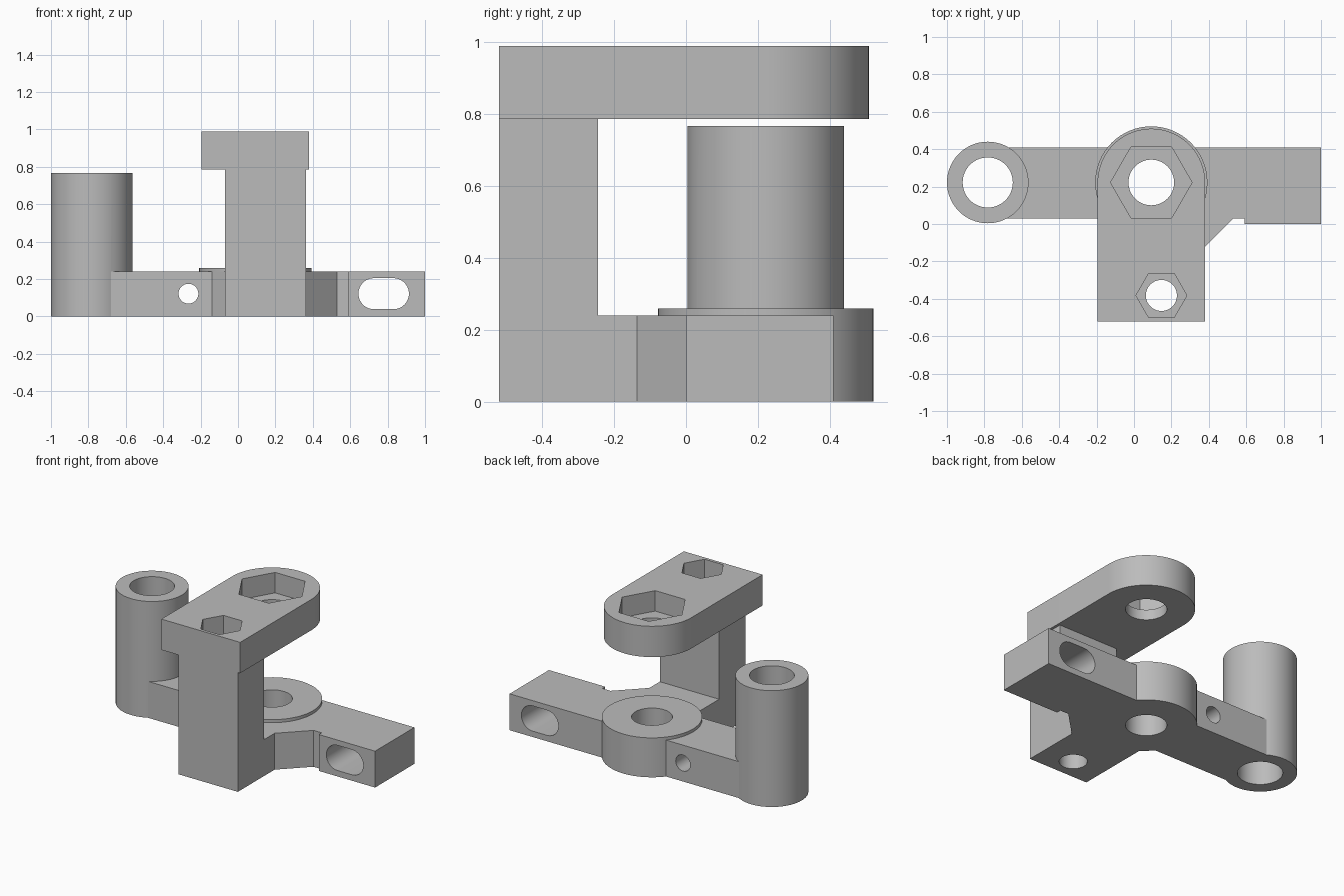
import bpy, bmesh
from math import cos, sin, pi, radians
from mathutils import Matrix

cube = bpy.data.objects.get("Cube")
if cube:
    bpy.data.objects.remove(cube, do_unlink=True)

grey = bpy.data.materials.new("plain_grey")
grey.use_nodes = True
grey.diffuse_color = (0.5, 0.5, 0.5, 1)
grey.node_tree.nodes["Principled BSDF"].inputs["Base Color"].default_value = (0.5, 0.5, 0.5, 1)


def arc(cx, cy, r, start=0, end=360, n=64):
    """Points on an arc; a full circle does not repeat its first point."""
    steps = n if end - start == 360 else n - 1
    angles = [radians(start + (end - start) * i / steps) for i in range(n)]
    return [(cx + r * cos(a), cy + r * sin(a)) for a in angles]


def prism(name, outline, z0, z1, upright=False):
    """Extrude an outline along z, or along y when upright (outline in x, z)."""
    bm = bmesh.new()
    face = bm.faces.new([bm.verts.new((x, y, z0)) for x, y in outline])
    new = bmesh.ops.extrude_face_region(bm, geom=[face])["geom"]
    bmesh.ops.translate(bm, vec=(0, 0, z1 - z0),
                        verts=[v for v in new if isinstance(v, bmesh.types.BMVert)])
    if upright:
        bm.transform(Matrix.Rotation(pi / 2, 4, 'X'))
    bmesh.ops.recalc_face_normals(bm, faces=bm.faces)
    mesh = bpy.data.meshes.new(name)
    bm.to_mesh(mesh)
    bm.free()
    mesh.materials.append(grey)
    obj = bpy.data.objects.new(name, mesh)
    bpy.context.collection.objects.link(obj)
    return obj


def combine(obj, others, operation):
    bpy.context.view_layer.objects.active = obj
    for other in others:
        mod = obj.modifiers.new("combine", 'BOOLEAN')
        mod.operation, mod.solver, mod.object = operation, 'EXACT', other
        bpy.ops.object.modifier_apply(modifier=mod.name)


HUB, TUBE, BOLT = (0.0925, 0.222), (-0.782, 0.222), (0.1465, -0.382)
BASE_TOP, COLUMN_TOP, PLATE_TOP = 0.24, 0.787, 0.99

# Base arm with its front foot
base = prism("base_arm", [
    (TUBE[0], 0.03), (-0.14, 0.03), (-0.07, -0.04), (-0.07, -0.52),
    (0.363, -0.52), (0.363, -0.137), (0.53, 0.03), (0.59, 0.03),
    (0.59, 0), (1, 0), (1, 0.41), (TUBE[0], 0.41)], 0, BASE_TOP)
hub = prism("hub", arc(*HUB, 0.3), 0, 0.26)
tube = prism("tube", arc(*TUBE, 0.218), 0, 0.767)

# Column and round-ended top plate
column = prism("column", [(-0.07, -0.52), (0.363, -0.52), (0.363, -0.245), (-0.07, -0.245)],
               BASE_TOP, COLUMN_TOP)
plate = prism("top_plate", [(-0.195, -0.52), (0.38, -0.52)] + arc(*HUB, 0.2875, 0, 180, 40),
              COLUMN_TOP, PLATE_TOP)

# Cutters: vertical bores, hexagon pockets, cross hole and slot
hub_bore = prism("hub_bore", arc(*HUB, 0.122), -0.1, 1.1)
tube_bore = prism("tube_bore", arc(*TUBE, 0.134), -0.1, 1.1)
bolt_bore = prism("bolt_bore", arc(*BOLT, 0.083), -0.1, 1.1)
hub_hex = prism("hub_hex", arc(*HUB, 0.218, n=6), 0.855, 1.1)
bolt_hex = prism("bolt_hex", arc(*BOLT, 0.136, n=6), 0.855, 1.1)
cross_hole = prism("cross_hole", arc(-0.265, 0.122, 0.053, n=40), -0.6, 0.2, True)
slot = prism("slot", arc(0.831, 0.122, 0.083, -90, 90, 24) + arc(0.727, 0.122, 0.083, 90, 270, 24),
             -0.6, 0.2, True)

combine(base, [hub, tube], 'UNION')
combine(base, [hub_bore, tube_bore, bolt_bore, cross_hole, slot], 'DIFFERENCE')
combine(column, [bolt_bore], 'DIFFERENCE')
combine(plate, [hub_bore, bolt_bore, hub_hex, bolt_hex], 'DIFFERENCE')

for helper in (hub, tube, hub_bore, tube_bore, bolt_bore, hub_hex, bolt_hex, cross_hole, slot):
    bpy.data.objects.remove(helper, do_unlink=True)

# Smooth curved walls, crisp edges
bpy.ops.object.select_all(action='DESELECT')
for part in (base, column, plate):
    part.select_set(True)
bpy.context.view_layer.objects.active = base
bpy.ops.object.shade_smooth_by_angle(angle=radians(25))
